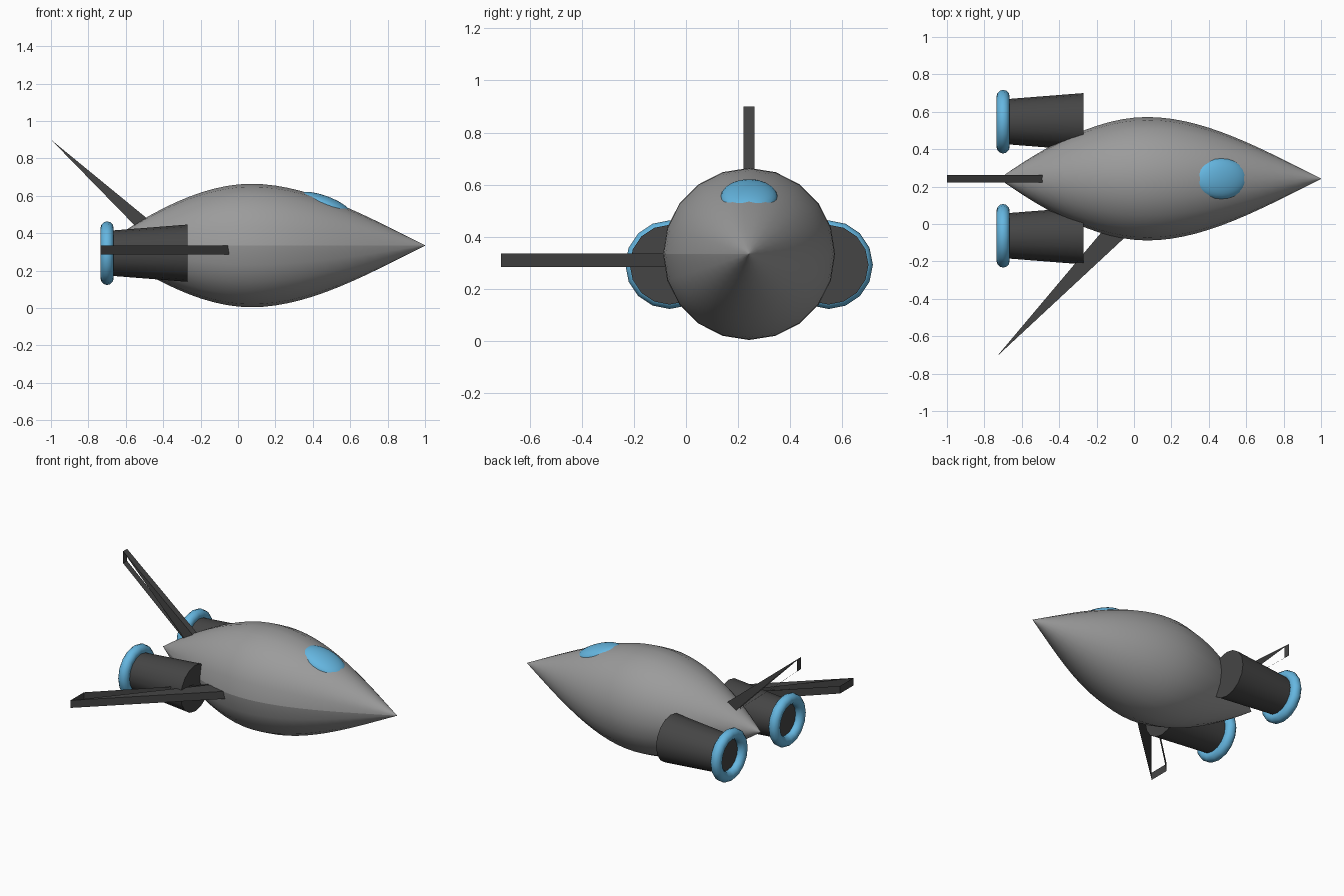
import bpy, bmesh, math
from mathutils import Vector, Matrix
from mathutils.geometry import interpolate_bezier

cube = bpy.data.objects.get("Cube")
if cube:
    bpy.data.objects.remove(cube, do_unlink=True)

MID_Y, MID_Z = 0.242, 0.334      # hull axis


def material(name, color):
    mat = bpy.data.materials.new(name)
    mat.use_nodes = True
    mat.diffuse_color = (*color, 1)
    mat.node_tree.nodes["Principled BSDF"].inputs["Base Color"].default_value = (*color, 1)
    return mat


GREY = material("hull grey", (0.33, 0.33, 0.33))
DARK = material("dark grey", (0.06, 0.06, 0.06))
BLUE = material("sky blue", (0.13, 0.47, 0.75))


def add_object(name, bm, mat, smooth=True):
    mesh = bpy.data.meshes.new(name)
    bm.to_mesh(mesh)
    bm.free()
    mesh.materials.append(mat)
    obj = bpy.data.objects.new(name, mesh)
    bpy.context.collection.objects.link(obj)
    if smooth:
        bpy.ops.object.select_all(action="DESELECT")
        obj.select_set(True)
        bpy.context.view_layer.objects.active = obj
        bpy.ops.object.shade_smooth_by_angle(angle=math.radians(40))
    return obj


# Hull: a curved profile spun about the x axis, left open along one seam
def curve(points, steps):
    return interpolate_bezier(*[Vector((x, -r, 0)) for x, r in points], steps)


profile = curve([(-0.72, 0.001), (-0.47, 0.18), (-0.19, 0.33), (0.07, 0.33)], 13)
profile += curve([(0.07, 0.33), (0.38, 0.33), (0.69, 0.155), (1, 0.001)], 15)[1:]
bm = bmesh.new()
verts = [bm.verts.new(p) for p in profile]
edges = [bm.edges.new(pair) for pair in zip(verts, verts[1:])]
bmesh.ops.spin(bm, geom=verts + edges, cent=(0, 0, 0), axis=(1, 0, 0),
               angle=math.tau, steps=20, use_merge=False)
bmesh.ops.recalc_face_normals(bm, faces=bm.faces)
if sum(f.normal.dot(Vector((0, *f.calc_center_median().yz))) for f in bm.faces) < 0:
    bmesh.ops.reverse_faces(bm, faces=bm.faces)
bmesh.ops.translate(bm, verts=bm.verts, vec=(0, MID_Y, MID_Z))
add_object("hull", bm, GREY)

# Canopy: a tilted flattened dome sunk into the hull
bm = bmesh.new()
bmesh.ops.create_uvsphere(bm, u_segments=24, v_segments=16, radius=1)
bmesh.ops.transform(bm, verts=bm.verts, matrix=(
    Matrix.Translation((0.463, MID_Y, 0.549))
    @ Matrix.Rotation(math.radians(20.6), 4, "Y")
    @ Matrix.Diagonal((0.155, 0.11, 0.05, 1))))
add_object("canopy", bm, BLUE)


# Engines: a tapered barrel with a rounded ring at the nozzle
def engine(side, y):
    turn = Matrix.Rotation(math.pi / 2, 4, "Y")
    bm = bmesh.new()
    bmesh.ops.create_cone(bm, cap_ends=True, segments=16, radius1=0.12, radius2=0.153,
                          depth=0.42, matrix=Matrix.Translation((-0.48, y, 0.293)) @ turn)
    add_object(side + "_engine", bm, DARK)

    bm = bmesh.new()
    ring = []
    for i in range(12):
        a = math.tau * i / 12
        ring.append(bm.verts.new((0.035 * math.cos(a), 0.135 + 0.035 * math.sin(a), 0)))
    loop = [bm.edges.new((ring[i - 1], ring[i])) for i in range(12)]
    bmesh.ops.spin(bm, geom=ring + loop, cent=(0, 0, 0), axis=(1, 0, 0),
                   angle=math.tau, steps=16, use_merge=True)
    bmesh.ops.remove_doubles(bm, verts=bm.verts, dist=0.0001)
    bmesh.ops.recalc_face_normals(bm, faces=bm.faces)
    bmesh.ops.translate(bm, verts=bm.verts, vec=(-0.7, y, 0.293))
    add_object(side + "_nozzle_ring", bm, BLUE)


for side, offset in (("left", 0.305), ("right", -0.305)):
    engine(side, MID_Y + offset)


# Fins: four thin walls round a swept outline, each side only part covered
def fin(name, outline, low, high, place):
    bm = bmesh.new()
    near = [bm.verts.new(place(u, v, low)) for u, v in outline]
    far = [bm.verts.new(place(u, v, high)) for u, v in outline]
    for i in range(4):
        bm.faces.new((near[i - 1], near[i], far[i], far[i - 1]))
    for side in (near, far):
        bm.faces.new(side[:3])
    bmesh.ops.recalc_face_normals(bm, faces=bm.faces)
    add_object(name, bm, DARK, smooth=False)


# Outline order: tip, front of root, back of root, back of tip
fin("top_fin", [(-1, 0.9), (-0.35, 0.367), (-0.5, 0.388), (-1, 0.82)],
    MID_Y - 0.021, MID_Y + 0.021, lambda u, v, w: (u, w, v))
fin("side_wing", [(-0.735, -0.71), (0.05, 0.02), (-0.12, 0.02), (-0.735, -0.57)],
    0.285, 0.335, lambda u, v, w: (u, v, w))
